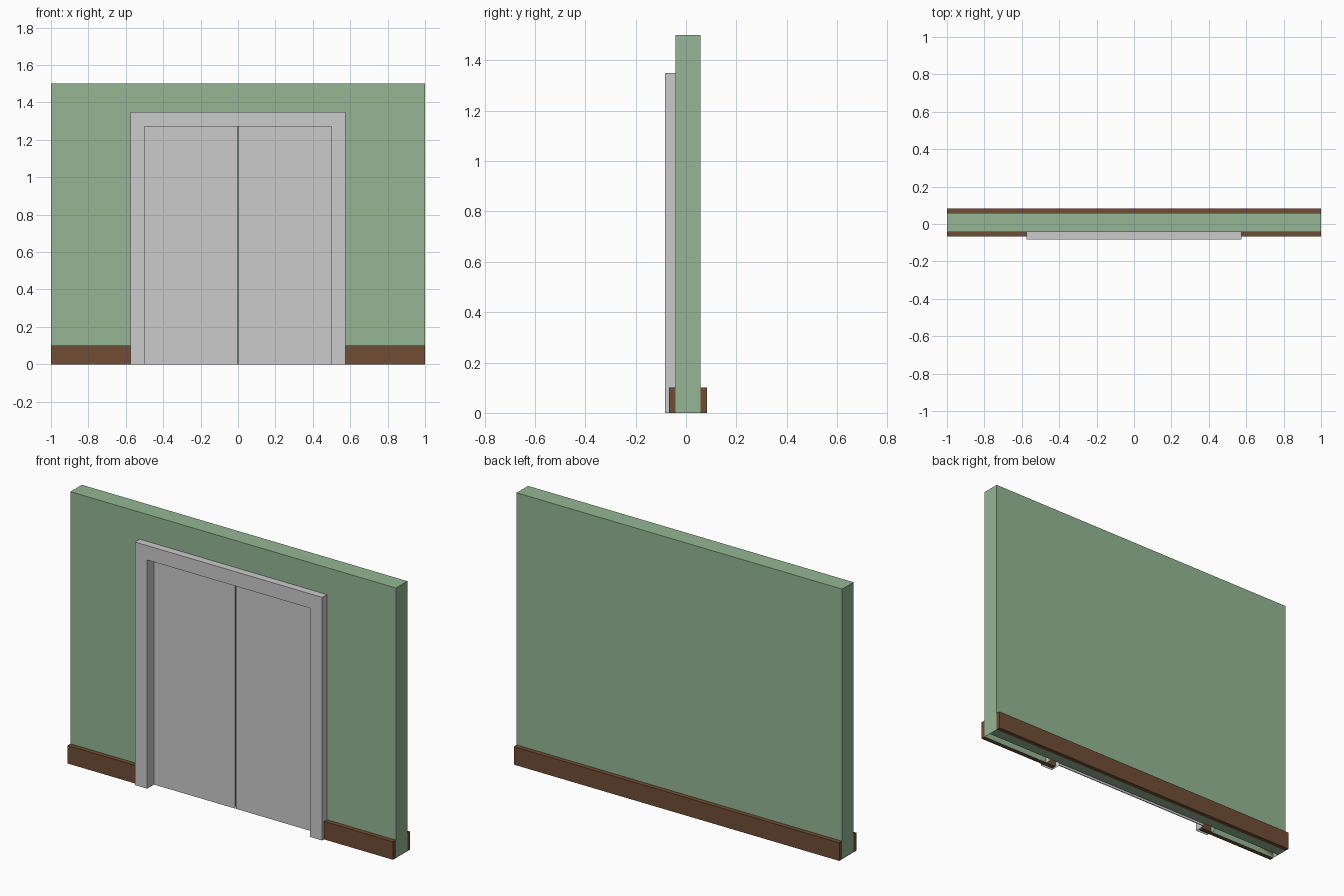
import bpy, bmesh

if "Cube" in bpy.data.objects:
    bpy.data.objects.remove(bpy.data.objects["Cube"])

GREEN = (0.30, 0.47, 0.30, 1)
BROWN = (0.16, 0.075, 0.035, 1)


def material(name, color):
    mat = bpy.data.materials.new(name)
    mat.diffuse_color = color
    mat.use_nodes = True
    mat.node_tree.nodes["Principled BSDF"].inputs["Base Color"].default_value = mat.diffuse_color
    return mat


def finish(name, bm, mat=None):
    mesh = bpy.data.meshes.new(name)
    bm.to_mesh(mesh)
    bm.free()
    if mat:
        mesh.materials.append(mat)
    obj = bpy.data.objects.new(name, mesh)
    bpy.context.collection.objects.link(obj)
    return obj


def box(name, x0, x1, y0, y1, z0, z1, mat=None):
    bm = bmesh.new()
    bmesh.ops.create_cube(bm, size=1)
    for v in bm.verts:
        v.co.x = x1 if v.co.x > 0 else x0
        v.co.y = y1 if v.co.y > 0 else y0
        v.co.z = z1 if v.co.z > 0 else z0
    return finish(name, bm, mat)


def portal(name, outer, top, inner, inner_top, y0, y1, mat=None):
    """Arch-shaped front with side returns, open at the bottom and back."""
    pts = [(-outer, 0), (-inner, 0), (-inner, inner_top), (inner, inner_top),
           (inner, 0), (outer, 0), (outer, top), (-outer, top)]
    bm = bmesh.new()
    front = [bm.verts.new((x, y0, z)) for x, z in pts]
    back = [bm.verts.new((x, y1, z)) for x, z in pts]
    bm.faces.new(front)
    for i in range(8):
        j = (i + 1) % 8
        if pts[i][1] or pts[j][1]:
            bm.faces.new((front[j], front[i], back[i], back[j]))
    return finish(name, bm, mat)


green = material("wall_green", GREEN)
brown = material("skirting_brown", BROWN)

# Wall: solid back half and hollow front half with the doorway opening
box("wall_back", -1, 1, 0.0, 0.058, 0, 1.5, green)
portal("wall_front", 1, 1.5, 0.57, 1.345, -0.042, 0.0, green)

# Door frame, its jambs reaching back to the recessed doors
portal("door_frame", 0.575, 1.35, 0.5, 1.27, -0.083, -0.023)

# Skirting boards along the back and on both sides of the doorway
box("skirting_back", -1, 1, 0.058, 0.083, 0, 0.1, brown)
for side, x0, x1 in (("left", -1, -0.51), ("right", 0.51, 1)):
    box("skirting_" + side, x0, x1, -0.067, -0.042, 0, 0.1, brown)

# Two sliding door panels with a thin gap between them
for side, x0, x1 in (("left", -0.5, -0.003), ("right", 0.003, 0.5)):
    box("door_" + side, x0, x1, -0.023, -0.018, 0, 1.27)
